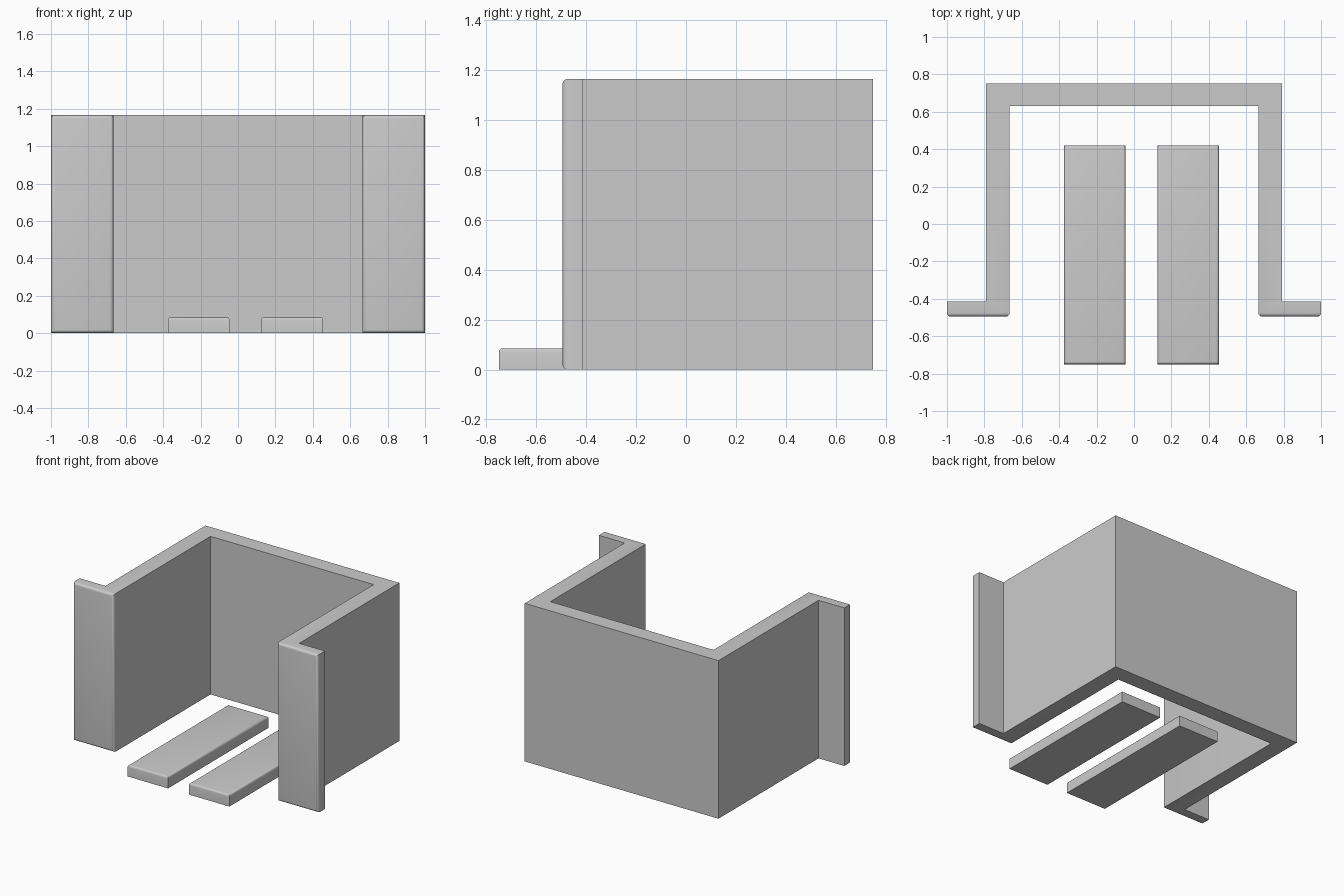
import bpy
import bmesh
import math

cube = bpy.data.objects.get("Cube")
if cube:
    bpy.data.objects.remove(cube, do_unlink=True)

grey = bpy.data.materials.new("light_grey")
grey.use_nodes = True
colour = (0.6, 0.6, 0.6, 1)
grey.diffuse_color = colour
grey.node_tree.nodes["Principled BSDF"].inputs["Base Color"].default_value = colour


def extrude_outline(name, outline, height, rounded, radius):
    """Extrude a plan outline upward and round the edges the rule picks."""
    bm = bmesh.new()
    base = bm.faces.new([bm.verts.new((x, y, 0)) for x, y in outline])
    grown = bmesh.ops.extrude_face_region(bm, geom=[base], use_keep_orig=True)
    top = [g for g in grown["geom"] if isinstance(g, bmesh.types.BMVert)]
    bmesh.ops.translate(bm, verts=top, vec=(0, 0, height))
    bmesh.ops.recalc_face_normals(bm, faces=bm.faces[:])
    edges = [e for e in bm.edges if all(rounded(v.co) for v in e.verts)]
    bmesh.ops.bevel(bm, geom=edges, offset=radius, segments=4,
                    profile=0.5, affect='EDGES')
    mesh = bpy.data.meshes.new(name)
    bm.to_mesh(mesh)
    bm.free()
    mesh.materials.append(grey)
    obj = bpy.data.objects.new(name, mesh)
    bpy.context.collection.objects.link(obj)
    bpy.ops.object.select_all(action='DESELECT')
    obj.select_set(True)
    bpy.context.view_layer.objects.active = obj
    bpy.ops.object.shade_smooth_by_angle(angle=math.radians(30))


# Three-sided wall with front flanges: one half of the plan, mirrored
FRONT, BACK, HEIGHT = -0.495, 0.75, 1.165
half = [(0.665, 0.63), (0.665, FRONT), (1, FRONT), (1, -0.415),
        (0.79, -0.415), (0.79, BACK)]
plan = half + [(-x, y) for x, y in reversed(half)]
extrude_outline("wall_surround", plan, HEIGHT,
                lambda co: abs(co.y - FRONT) < 0.001, 0.02)

# Two floor slats with rounded top edges
THICK = 0.085
for name, left, right in (("right_slat", -0.375, -0.045),
                          ("left_slat", 0.125, 0.455)):
    plan = [(left, -0.75), (right, -0.75), (right, 0.42), (left, 0.42)]
    extrude_outline(name, plan, THICK,
                    lambda co: abs(co.z - THICK) < 0.001, 0.015)
